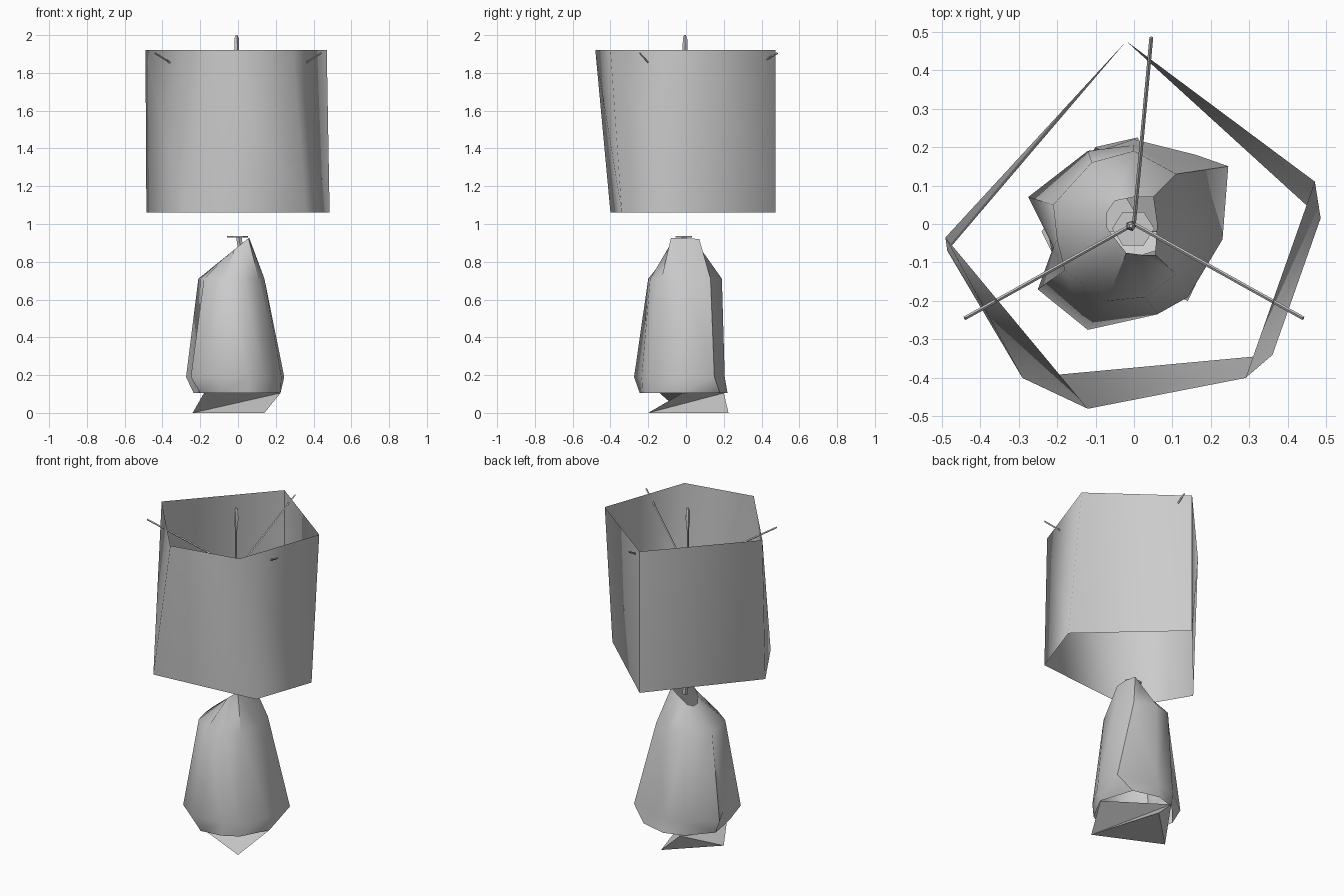
import bpy, bmesh, math
from mathutils import Vector

if "Cube" in bpy.data.objects:
    bpy.data.objects.remove(bpy.data.objects["Cube"])

grey = bpy.data.materials.new("plain grey")
grey.diffuse_color = (0.6, 0.6, 0.6, 1)
grey.use_nodes = True
grey.node_tree.nodes["Principled BSDF"].inputs["Base Color"].default_value = grey.diffuse_color


def finish(name, bm, angle):
    """Turn a bmesh into a named, shaded object."""
    bmesh.ops.recalc_face_normals(bm, faces=bm.faces)
    mesh = bpy.data.meshes.new(name)
    bm.to_mesh(mesh)
    bm.free()
    mesh.materials.append(grey)
    ob = bpy.data.objects.new(name, mesh)
    bpy.context.collection.objects.link(ob)
    bpy.ops.object.select_all(action='DESELECT')
    ob.select_set(True)
    bpy.context.view_layer.objects.active = ob
    bpy.ops.object.shade_smooth_by_angle(angle=math.radians(angle))
    return ob


def loft(name, rings, angle=60, cap_low=False, cap_high=False):
    """Skin rings that have equal point counts."""
    bm = bmesh.new()
    loops = [[bm.verts.new(p) for p in ring] for ring in rings]
    n = len(loops[0])
    for a, b in zip(loops, loops[1:]):
        for i in range(n):
            j = (i + 1) % n
            bm.faces.new((a[i], a[j], b[j], b[i]))
    if cap_low:
        bm.faces.new(loops[0])
    if cap_high:
        bm.faces.new(loops[-1])
    bmesh.ops.triangulate(bm, faces=[f for f in bm.faces if len(f.verts) == 4])
    return finish(name, bm, angle)


def at(z, points):
    return [(x, y, z) for x, y in points]


def rod(name, start, end, r, sides=4):
    """Thin straight bar between two points."""
    start, end = Vector(start), Vector(end)
    q = (end - start).to_track_quat('Z', 'Y')
    ring = [q @ Vector((r * math.cos(t), r * math.sin(t), 0))
            for t in (2 * math.pi * i / sides for i in range(sides))]
    return loft(name, [[start + p for p in ring], [end + p for p in ring]],
                30, True, True)


# Lampshade: open, single wall, twisted five-sided
shade_low = at(1.06, [(-.02, .475), (.485, .015), (.36, -.34), (-.29, -.40), (-.485, -.07)])
shade_high = at(1.92, [(-.02, .475), (.47, .11), (.29, -.40), (-.12, -.48), (-.49, -.035)])
loft("lampshade", [shade_low, shade_high], 80)

# Lamp body: faceted vase with a slanted open neck
rim = at(.105, [(-.235, .05), (-.12, .18), (0, .22), (.16, .18), (.225, -.02),
                (.14, -.18), (.05, -.23), (-.08, -.245), (-.20, -.14), (-.22, -.04)])
belly = at(.19, [(-.275, .07), (-.12, .19), (0, .205), (.245, .15), (.23, -.04),
                 (.14, -.19), (.06, -.235), (-.12, -.275), (-.25, -.17), (-.21, -.06)])
shoulder = at(.71, [(-.21, .05), (-.11, .16), (0, .19), (.11, .13), (.14, 0),
                    (.11, -.13), (.03, -.19), (-.07, -.20), (-.18, -.12), (-.20, -.04)])
neck_plan = [(-.07, .03), (-.05, .06), (0, .07), (.05, .07), (.06, 0),
             (.055, -.08), (.02, -.08), (-.02, -.075), (-.04, -.05), (-.07, -.01)]
neck = [(x, y, min(.925, .88 + .81 * x)) for x, y in neck_plan]
loft("lamp_body", [rim, belly, shoulder, neck], 60)

# Foot: twisted three-sided block
loft("foot", [at(0, [(.14, -.20), (.01, .225), (-.24, -.02)]),
              at(.105, [(.225, -.02), (-.10, .20), (-.18, -.14)])], 60, True)

# Socket plate and its short stem
plate = [(.055 * math.cos(t) - .002, .05 * math.sin(t) - .012)
         for t in (math.pi * i / 3 for i in range(6))]
loft("socket_plate", [at(.928, plate), at(.937, plate)], 30, True, True)
rod("socket_stem", (.015, -.01, .86), (.005, -.01, .93), .015, 5)

# Three spider arms rising from the hub to the shade rim
hub = (0, 0, 1.63)
for i, (x, y) in enumerate([(.045, .485), (-.44, -.245), (.44, -.245)]):
    rod(f"spider_arm_{i + 1}", hub, (x, y, 1.905), .005)

# Finial: narrow post with a swollen tip
finial = [(1.63, .006), (1.86, .006), (1.93, .014), (1.985, .012), (2.0, .005)]
loft("finial", [[(-.008 + r * math.cos(t), -.005 + r * math.sin(t), z)
                 for t in (2 * math.pi * i / 5 for i in range(5))]
                for z, r in finial], 60, True, True)
